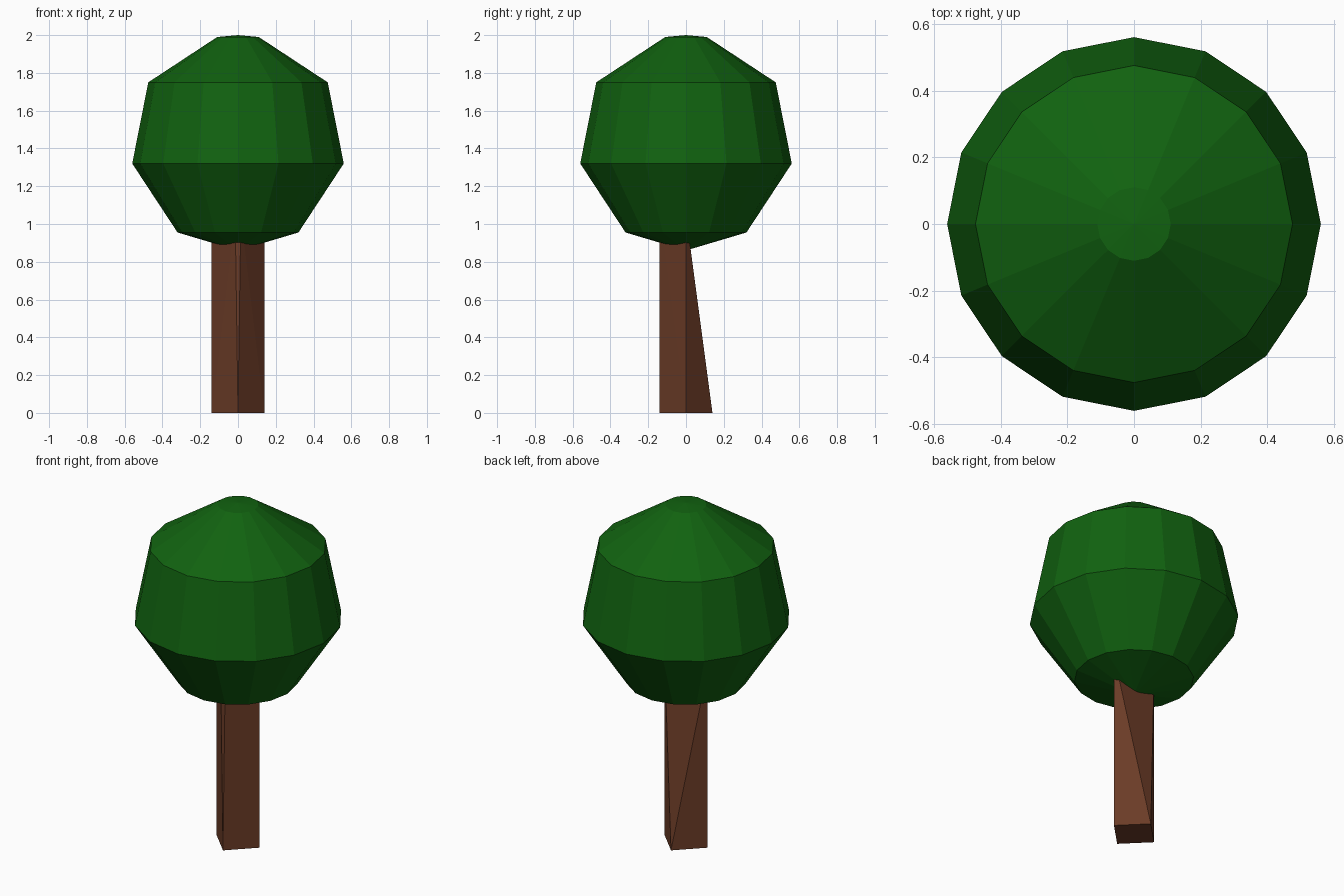
import bpy, bmesh
from math import cos, sin, tau

cube = bpy.data.objects.get("Cube")
if cube:
    bpy.data.objects.remove(cube, do_unlink=True)


def material(name, color):
    mat = bpy.data.materials.new(name)
    mat.use_nodes = True
    mat.diffuse_color = color
    mat.node_tree.nodes["Principled BSDF"].inputs["Base Color"].default_value = color
    return mat


def finish(name, bm, mat):
    bmesh.ops.recalc_face_normals(bm, faces=bm.faces)
    mesh = bpy.data.meshes.new(name)
    bm.to_mesh(mesh)
    bm.free()
    mesh.materials.append(mat)
    obj = bpy.data.objects.new(name, mesh)
    bpy.context.collection.objects.link(obj)
    return obj


leaf_green = material("leaf green", (0.0055, 0.122, 0.005, 1))
bark_brown = material("bark brown", (0.147, 0.045, 0.020, 1))

# Crown: a faceted lathe of stacked rings closed by two fans
SIDES = 16
profile = [(0.32, 0.955), (0.56, 1.32), (0.475, 1.75), (0.11, 1.99)]
bm = bmesh.new()
rings = [[bm.verts.new((r * cos(tau * i / SIDES), r * sin(tau * i / SIDES), z))
          for i in range(SIDES)] for r, z in profile]
bottom = bm.verts.new((0, 0, 0.86))
top = bm.verts.new((0, 0, 2))
for i in range(SIDES):
    j = (i + 1) % SIDES
    for low, high in zip(rings, rings[1:]):
        bm.faces.new((low[i], low[j], high[j], high[i]))
    bm.faces.new((bottom, rings[0][j], rings[0][i]))
    bm.faces.new((top, rings[-1][i], rings[-1][j]))
finish("crown", bm, leaf_green)

# Trunk: diamond foot, its back corner slanting in below the crown
R, TOP, NOTCH = 0.14, 1.05, 0.015
bm = bmesh.new()
foot = [(R, 0), (0, R), (-R, 0), (0, -R)]
head = [(R, 0), (-R, 0), (-NOTCH, -R), (NOTCH, -R)]
for points, z in ((foot, 0), (head, TOP)):
    for x, y in points:
        bm.verts.new((x, y, z))
bmesh.ops.convex_hull(bm, input=bm.verts)
finish("trunk", bm, bark_brown)
